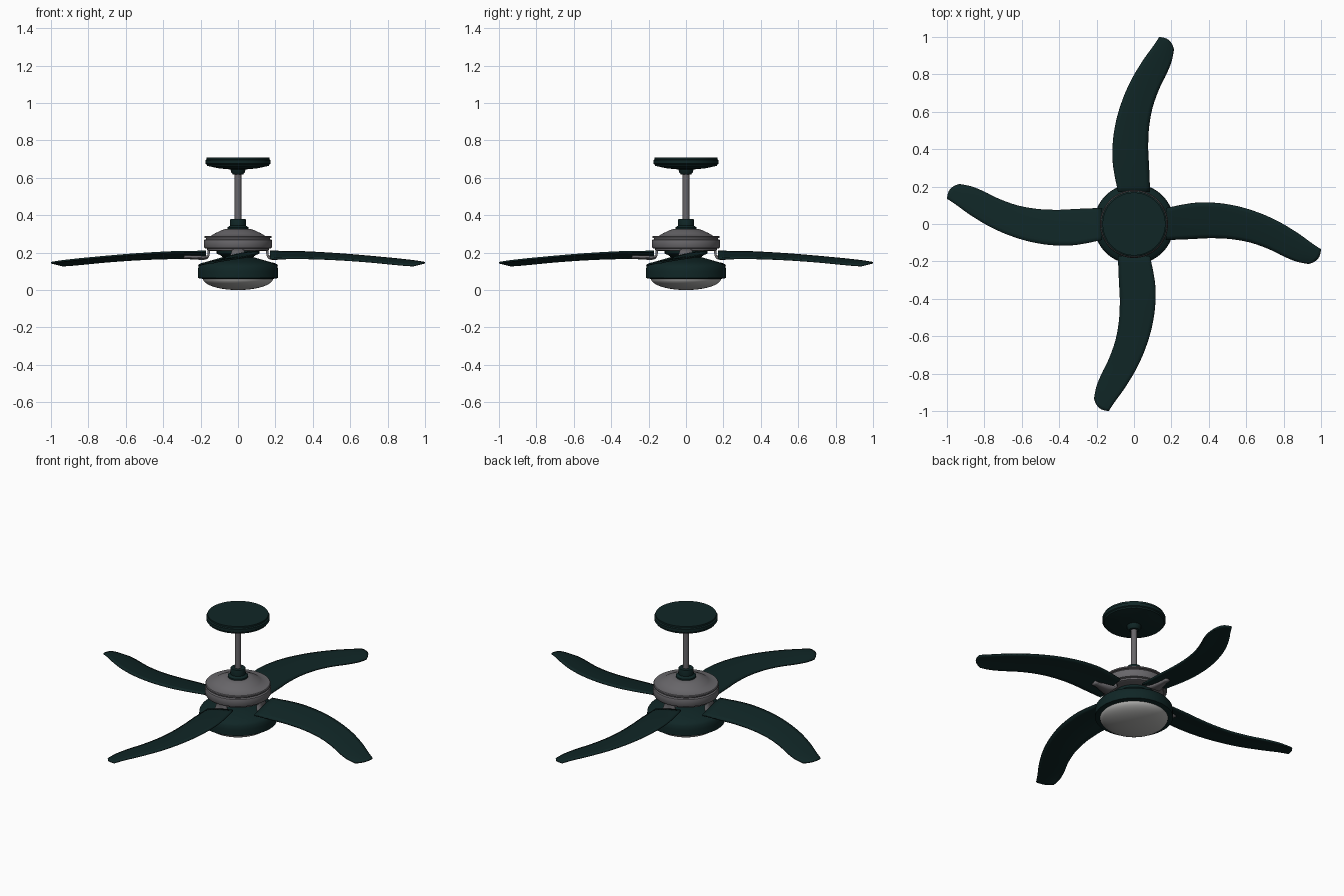
import bpy, bmesh
from math import pi, sin, cos, radians
from mathutils import Vector

cube = bpy.data.objects.get("Cube")
if cube:
    bpy.data.objects.remove(cube)


def material(name, rgb):
    m = bpy.data.materials.new(name)
    m.use_nodes = True
    m.diffuse_color = (*rgb, 1)
    m.node_tree.nodes["Principled BSDF"].inputs["Base Color"].default_value = (*rgb, 1)
    return m


GREEN = material("dark_green", (0.005, 0.019, 0.019))
METAL = material("grey_metal", (0.14, 0.135, 0.145))
GLASS = material("frosted_glass", (0.42, 0.42, 0.41))


def finish(name, bm, mat, angle=35):
    bmesh.ops.remove_doubles(bm, verts=bm.verts, dist=1e-5)
    bmesh.ops.recalc_face_normals(bm, faces=bm.faces)
    mesh = bpy.data.meshes.new(name)
    bm.to_mesh(mesh)
    bm.free()
    mesh.materials.append(mat)
    ob = bpy.data.objects.new(name, mesh)
    bpy.context.collection.objects.link(ob)
    bpy.ops.object.select_all(action='DESELECT')
    ob.select_set(True)
    bpy.context.view_layer.objects.active = ob
    bpy.ops.object.shade_smooth_by_angle(angle=radians(angle))
    return ob


def lathe(name, profile, mat, sides=64):
    """Spin (radius, height) points around the vertical axis."""
    bm = bmesh.new()
    verts = [bm.verts.new((r, 0, z)) for r, z in profile]
    edges = [bm.edges.new(pair) for pair in zip(verts, verts[1:])]
    bmesh.ops.spin(bm, geom=verts + edges, cent=(0, 0, 0), axis=(0, 0, 1),
                   angle=2 * pi, steps=sides, use_merge=False)
    return finish(name, bm, mat)


def smooth_path(points, steps):
    """Catmull-Rom curve through the points."""
    pts = [Vector(p) for p in points]
    pts = [2 * pts[0] - pts[1]] + pts + [2 * pts[-1] - pts[-2]]
    out = []
    for a, b, c, d in zip(pts, pts[1:], pts[2:], pts[3:]):
        for i in range(steps):
            t = i / steps
            out.append((2 * b + (c - a) * t + (2 * a - 5 * b + 4 * c - d) * t * t
                        + (3 * b - a - 3 * c + d) * t ** 3) / 2)
    return out + [pts[-2]]


def skin(bm, rows):
    """Join rows of points into a sheet of quads."""
    rows = [[bm.verts.new(p) for p in row] for row in rows]
    for r0, r1 in zip(rows, rows[1:]):
        for i in range(len(r0) - 1):
            bm.faces.new((r0[i], r0[i + 1], r1[i + 1], r1[i]))


# Ceiling mount and rod
lathe("ceiling_canopy", [(0, .708), (.168, .708), (.168, .698), (.175, .694), (.175, .676),
                         (.168, .672), (.166, .664), (.10, .650), (.042, .645), (0, .645)], GREEN)
lathe("canopy_ball", [(0, .65), (.040, .65), (.038, .632), (.028, .618), (0, .614)], GREEN, 32)
lathe("down_rod", [(0, .64), (.018, .64), (.018, .34), (0, .34)], METAL, 24)
lathe("rod_collar", [(0, .381), (.040, .381), (.042, .376), (.042, .345), (.056, .335),
                     (.056, .318), (0, .318)], GREEN, 32)

# Motor
lathe("motor_housing", [(0, .326), (.070, .326), (.088, .320), (.125, .302), (.145, .290),
                        (.176, .290), (.180, .286), (.180, .279), (.170, .277), (.170, .272),
                        (.180, .268), (.182, .262), (.182, .230), (.178, .224), (.166, .221),
                        (.164, .212), (.150, .208), (0, .208)], METAL)
lathe("motor_hub", [(0, .215), (.115, .215), (.110, .195), (.085, .180), (.08, .16),
                    (0, .16)], GREEN)

# Lamp
lathe("lamp_housing", [(0, .175), (.085, .175), (.13, .162), (.172, .150), (.203, .135),
                       (.212, .122), (.215, .10), (.215, .064), (.190, .060), (0, .060)], GREEN)
bowl = [(.188 * cos(a), .062 - .062 * sin(a)) for a in (i * pi / 24 for i in range(13))]
lathe("lamp_bowl", bowl, GLASS)

# Blade outline: leading edge and trailing edge
LEAD = [(.17, .085), (.30, .110), (.40, .115), (.52, .102), (.64, .070), (.76, .020),
        (.87, -.045), (.95, -.102), (1, -.135)]
TRAIL = [(.17, -.085), (.30, -.080), (.40, -.075), (.51, -.079), (.62, -.098), (.72, -.133),
         (.80, -.172), (.87, -.200), (.935, -.212)]


def droop(x):
    return .187 - .053 * max(0, (x - .3) / .7) ** 1.6


def blade(name):
    bm = bmesh.new()
    lead, trail = smooth_path(LEAD, 4), smooth_path(TRAIL, 4)
    rows, cols = [], 8
    for k, (a, b) in enumerate(zip(lead, trail)):
        s = k / (len(lead) - 1)
        row = []
        for i in range(cols + 1):
            t = i / cols
            p = a.lerp(b, t)
            # rounded tip
            p += Vector((.6, -.5)).normalized() * .02 * sin(pi * t) * s ** 8
            tilt = (.5 - t) * (.038 - .022 * s)
            crown = .004 * sin(pi * t)
            row.append((p.x, p.y, droop((a.x + b.x) / 2) + tilt + crown))
        rows.append(row)
    skin(bm, rows)
    ob = finish(name, bm, GREEN)
    mod = ob.modifiers.new("thickness", 'SOLIDIFY')
    mod.thickness = .009
    mod.offset = 0
    return ob


def arm(name):
    """Bracket that drops from the motor and runs out below the blade."""
    path = smooth_path([(.157, .230), (.157, .195), (.163, .178), (.182, .172),
                        (.23, .174), (.29, .176)], 4)
    bm = bmesh.new()
    rows = []
    for k, p in enumerate(path):
        s = k / (len(path) - 1)
        half = .026 + .022 * sin(pi * min(1, s * 1.1)) - .012 * s
        tilt = .2 * max(0, min(1, s * 2 - .6))
        rows.append([(p.x, y, p.y + y * tilt) for y in (-half, 0, half)])
    skin(bm, rows)
    ob = finish(name, bm, METAL)
    mod = ob.modifiers.new("thickness", 'SOLIDIFY')
    mod.thickness = .012
    mod.offset = 0
    return ob


# Four blades with their arms
for i, side in enumerate(("left", "back", "right", "front")):
    for ob in (blade(side + "_blade"), arm(side + "_blade_arm")):
        ob.rotation_euler.z = i * pi / 2
